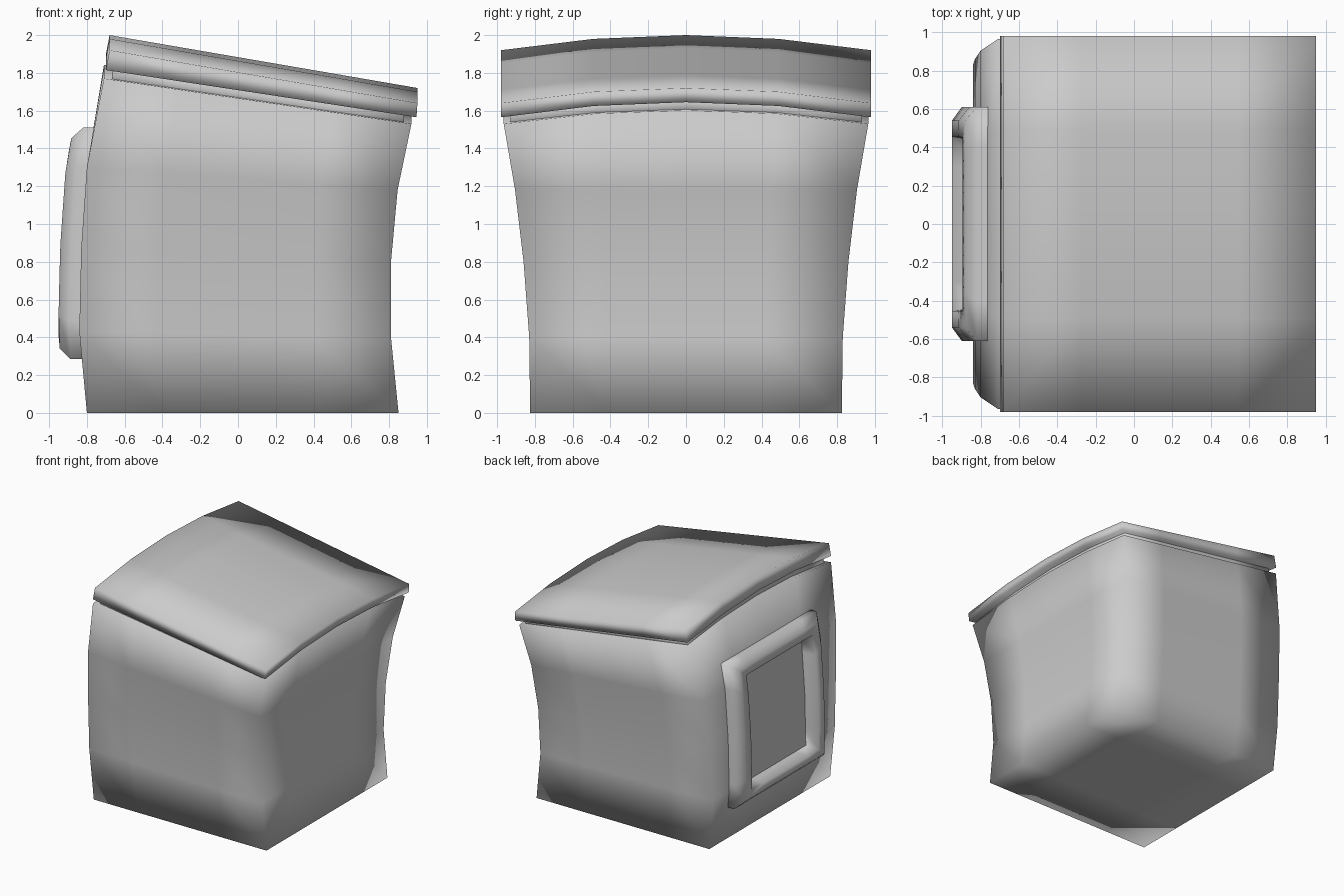
import bpy, bmesh

if "Cube" in bpy.data.objects:
    bpy.data.objects.remove(bpy.data.objects["Cube"])

LEVELS = 4
# body silhouette per level, bottom to top
Z_LEFT = [0, 0.43, 0.87, 1.30, 1.77]
X_LEFT = [-0.80, -0.84, -0.83, -0.80, -0.71]
Z_RIGHT = [0, 0.40, 0.80, 1.18, 1.53]
X_RIGHT = [0.85, 0.81, 0.81, 0.845, 0.918]
Y_HALF = [0.825, 0.83, 0.86, 0.905, 0.965]


def lerp(a, b, t):
    return a + (b - a) * t


def arch(v):
    """Crown of the lid across its width, v from -1 to 1."""
    a = abs(v)
    return lerp(0.08, 0.06, a * 2) if a < 0.5 else lerp(0.06, 0, a * 2 - 1)


def finish(bm, name):
    bmesh.ops.recalc_face_normals(bm, faces=bm.faces)
    mesh = bpy.data.meshes.new(name)
    bm.to_mesh(mesh)
    bm.free()
    mesh.polygons.foreach_set("use_smooth", [True] * len(mesh.polygons))
    ob = bpy.data.objects.new(name, mesh)
    bpy.context.collection.objects.link(ob)
    return ob


def grid_box(name, shape, flat_sides=False):
    """Subdivided box whose vertices are placed by shape(u, v, w)."""
    bm = bmesh.new()
    bmesh.ops.create_cube(bm, size=2)
    edges = bm.edges[:]
    if flat_sides:
        edges = [e for e in edges if abs(e.verts[0].co.z - e.verts[1].co.z) < 0.1]
    bmesh.ops.subdivide_edges(bm, edges=edges, cuts=LEVELS - 1, use_grid_fill=True)
    for vert in bm.verts:
        vert.co = shape(*vert.co)
    return finish(bm, name)


# flared body with slanted, crowned rim
def body_shape(u, v, w):
    k = round((w + 1) * LEVELS / 2)
    s = (u + 1) / 2
    crown = arch(v) * 0.9 if k == LEVELS else 0
    return (lerp(X_LEFT[k], X_RIGHT[k], s), v * Y_HALF[k],
            lerp(Z_LEFT[k], Z_RIGHT[k], s) + crown)


grid_box("body", body_shape)


# slanted slab: each level is (x left, x right, half depth, z left, z right)
def slab(name, low, high):
    def shape(u, v, w):
        xl, xr, y, zl, zr = high if w > 0 else low
        s = (u + 1) / 2
        return lerp(xl, xr, s), v * y, lerp(zl, zr, s) + arch(v)
    grid_box(name, shape, flat_sides=True)


slab("lid", (-0.70, 0.945, 0.98, 1.815, 1.565), (-0.68, 0.95, 0.98, 1.92, 1.64))
slab("lid_seat", (-0.67, 0.88, 0.93, 1.73, 1.50), (-0.66, 0.88, 0.93, 1.84, 1.60))


# raised frame following the curve of the left side
def side_x(z):
    for i in range(LEVELS):
        if z <= Z_LEFT[i + 1]:
            t = (z - Z_LEFT[i]) / (Z_LEFT[i + 1] - Z_LEFT[i])
            return lerp(X_LEFT[i], X_LEFT[i + 1], t)
    return X_LEFT[-1]


def frame_loop(bm, inset, height):
    y, z0, z1 = 0.61 - inset, 0.285 + inset * 0.8, 1.51 - inset * 0.8
    n = 6
    pts = [(-y, lerp(z0, z1, i / n)) for i in range(n)]
    pts += [(lerp(-y, y, i / n), z1) for i in range(n)]
    pts += [(y, lerp(z1, z0, i / n)) for i in range(n)]
    pts += [(lerp(y, -y, i / n), z0) for i in range(n)]
    return [bm.verts.new((side_x(z) - height, a, z)) for a, z in pts]


bm = bmesh.new()
profile = [(0, -0.03), (0, 0.06), (0.07, 0.112), (0.155, 0.112), (0.18, -0.03)]
loops = [frame_loop(bm, *p) for p in profile]
for a, b in zip(loops, loops[1:]):
    for i in range(len(a)):
        j = (i + 1) % len(a)
        bm.faces.new((a[i], a[j], b[j], b[i]))
finish(bm, "side_frame")
